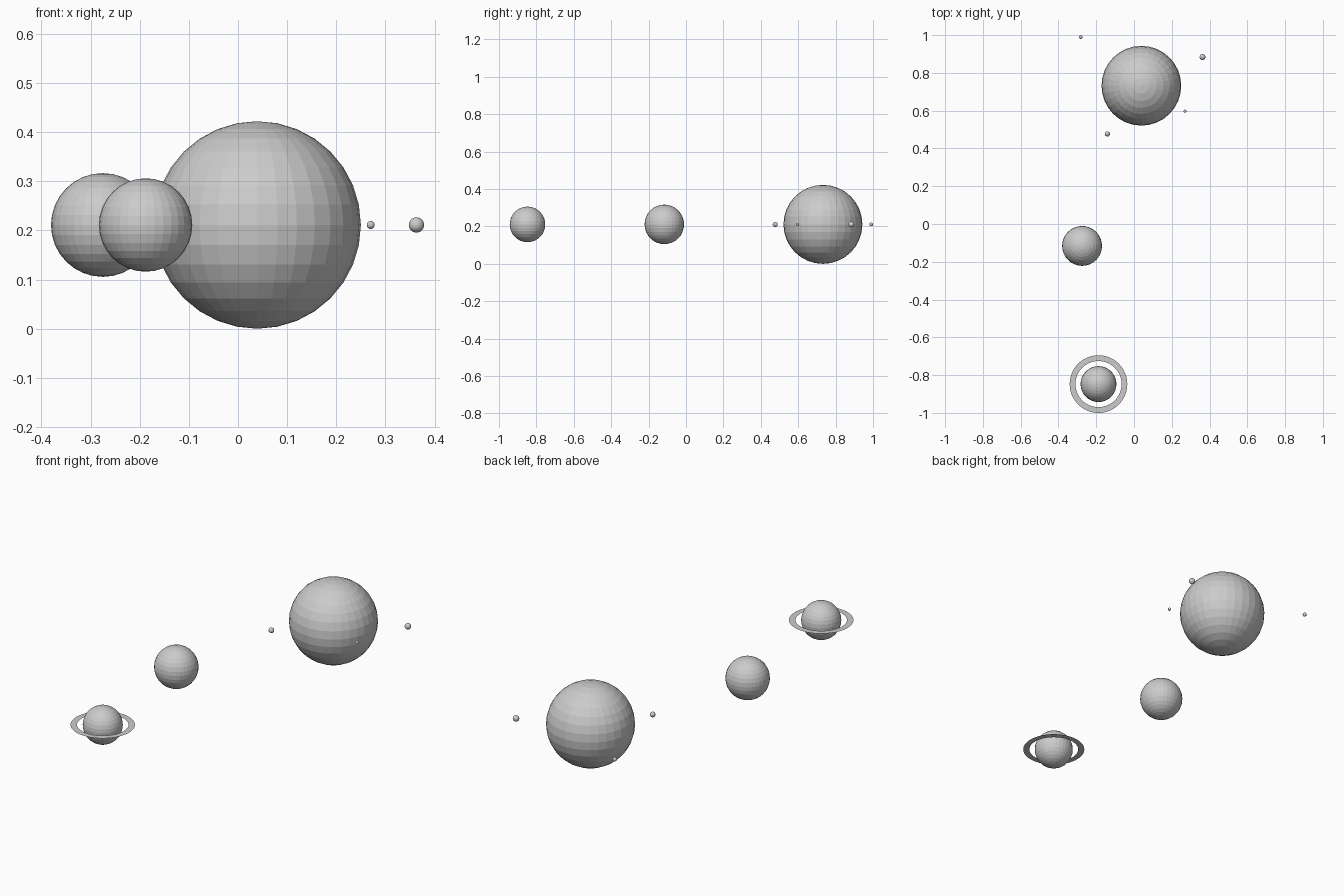
import bpy, bmesh, math

if "Cube" in bpy.data.objects:
    bpy.data.objects.remove(bpy.data.objects["Cube"])

Z = 0.211  # shared orbital plane


def ball(name, x, y, r):
    bpy.ops.mesh.primitive_uv_sphere_add(segments=32, ring_count=16, radius=r, location=(x, y, Z))
    bpy.context.object.name = name


def flat_ring(name, x, y, inner, outer, n=64):
    bm = bmesh.new()
    loops = []
    for r in (inner, outer):
        loops.append([bm.verts.new((r * math.cos(2 * math.pi * i / n),
                                    r * math.sin(2 * math.pi * i / n), 0)) for i in range(n)])
    a, b = loops
    for i in range(n):
        j = (i + 1) % n
        bm.faces.new((a[i], b[i], b[j], a[j]))
    mesh = bpy.data.meshes.new(name)
    bm.to_mesh(mesh)
    bm.free()
    ob = bpy.data.objects.new(name, mesh)
    ob.location = (x, y, Z)
    bpy.context.collection.objects.link(ob)


# Planets
ball("large_planet", 0.039, 0.732, 0.211)
ball("middle_planet", -0.275, -0.116, 0.1055)
ball("ringed_planet", -0.188, -0.8475, 0.095)

# Flat ring around the front planet
flat_ring("planet_ring", -0.188, -0.8475, 0.122, 0.1525)

# Moons around the large planet
moons = [(0.363, 0.884, 0.0155), (0.270, 0.597, 0.008),
         (-0.141, 0.477, 0.0135), (-0.282, 0.990, 0.010)]
for i, (x, y, r) in enumerate(moons):
    ball(f"moon_{i + 1}", x, y, r)
